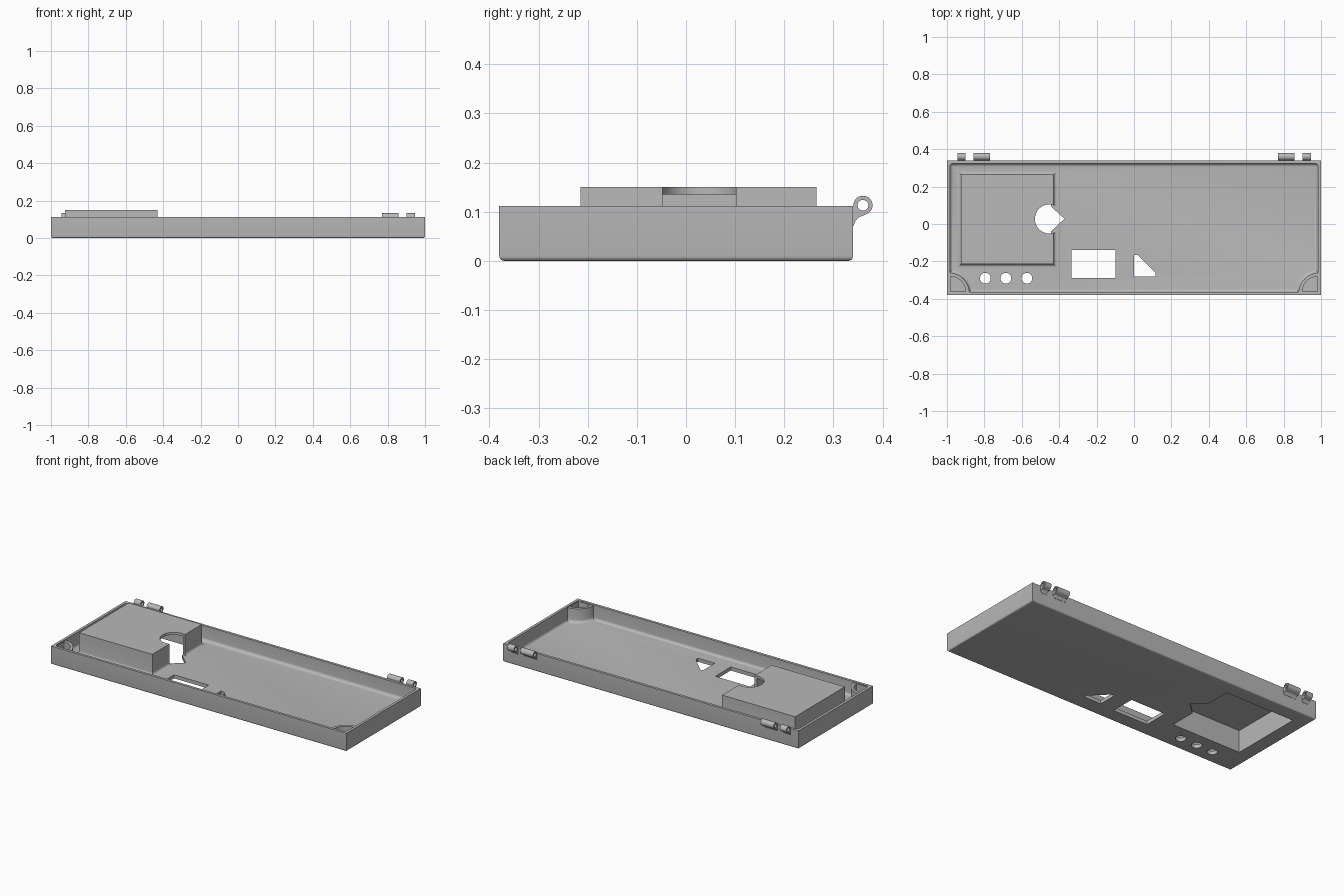
import bpy, bmesh, math

if "Cube" in bpy.data.objects:
    bpy.data.objects.remove(bpy.data.objects["Cube"], do_unlink=True)

X, Y0, Y1, H = 1.0, -0.38, 0.34, 0.112   # tray extents and height
WALL, FLOOR, FILLET = 0.016, 0.022, 0.018
BOX = (-0.925, -0.215, -0.43, 0.265)     # raised housing footprint
BOX_TOP = 0.15

grey = bpy.data.materials.new("plain grey plastic")
grey.use_nodes = True
color = (0.48, 0.48, 0.48, 1)
grey.diffuse_color = color
grey.node_tree.nodes["Principled BSDF"].inputs["Base Color"].default_value = color


def finish(bm, name):
    bmesh.ops.recalc_face_normals(bm, faces=bm.faces)
    mesh = bpy.data.meshes.new(name)
    bm.to_mesh(mesh)
    bm.free()
    mesh.materials.append(grey)
    ob = bpy.data.objects.new(name, mesh)
    bpy.context.collection.objects.link(ob)
    return ob


def loft(name, rings):
    """Solid through equal-sized rings of 3D points, capped at both ends."""
    bm = bmesh.new()
    loops = [[bm.verts.new(p) for p in ring] for ring in rings]
    n = len(loops[0])
    for a, b in zip(loops, loops[1:]):
        for i in range(n):
            j = (i + 1) % n
            bm.faces.new((a[i], a[j], b[j], b[i]))
    bm.faces.new(loops[0])
    bm.faces.new(loops[-1])
    return finish(bm, name)


def prism(name, outline, z0, z1):
    return loft(name, [[(x, y, z) for x, y in outline] for z in (z0, z1)])


def rect(x0, y0, x1, y1, grow=0):
    return [(x0 - grow, y0 - grow), (x1 + grow, y0 - grow),
            (x1 + grow, y1 + grow), (x0 - grow, y1 + grow)]


def arc(cx, cy, r, a0, a1, n):
    angles = [math.radians(a0 + (a1 - a0) * i / n) for i in range(n + 1)]
    return [(cx + r * math.cos(a), cy + r * math.sin(a)) for a in angles]


def circle(cx, cy, r, n=40):
    return arc(cx, cy, r, 0, 360, n)[:-1]


def block(name, x0, y0, x1, y1, z0, z1, bevel, pick):
    """Box whose edges chosen by pick(a, b) are rounded."""
    ob = prism(name, rect(x0, y0, x1, y1), z0, z1)
    bm = bmesh.new()
    bm.from_mesh(ob.data)
    edges = [e for e in bm.edges if pick(e.verts[0].co, e.verts[1].co)]
    bmesh.ops.bevel(bm, geom=edges, offset=bevel, segments=5, profile=0.5,
                    affect='EDGES')
    bm.to_mesh(ob.data)
    bm.free()
    return ob


def combine(target, tool, operation):
    mod = target.modifiers.new("cut", 'BOOLEAN')
    mod.operation, mod.solver, mod.object = operation, 'EXACT', tool
    bpy.context.view_layer.objects.active = target
    bpy.ops.object.modifier_apply(modifier=mod.name)
    bpy.data.objects.remove(tool, do_unlink=True)


def flared(name, outline, top):
    """Upright boss with a concave fillet where it meets the floor."""
    rings = [(FILLET, FLOOR - 0.006)]
    for i in range(6):
        a = math.pi / 2 * i / 5
        rings.append((FILLET * (1 - math.sin(a)), FLOOR + FILLET * (1 - math.cos(a))))
    rings.append((0, top))
    return loft(name, [[(x, y, z) for x, y in outline(g)] for g, z in rings])


# Tray shell: rounded lower outer edges, rounded inner floor and corners
tray = block("tray", -X, Y0, X, Y1, 0, H, 0.01,
             lambda a, b: max(a.z, b.z) < 0.001)
cavity = block("cavity", -X + WALL, Y0 + WALL, X - WALL, Y1 - WALL, FLOOR, H + 0.1,
               FILLET, lambda a, b: min(a.z, b.z) < FLOOR + 0.001)
combine(tray, cavity, 'DIFFERENCE')

# Raised housing, hollow from below
combine(tray, flared("housing", lambda g: rect(*BOX, g), BOX_TOP), 'UNION')
combine(tray, prism("pocket", rect(*BOX, -0.015), -0.1, BOX_TOP - 0.015), 'DIFFERENCE')

# Round notch in the housing and pointed opening in the floor
combine(tray, prism("notch", circle(-0.452, 0.027, 0.078), FLOOR + 0.0005, 0.3), 'DIFFERENCE')
combine(tray, prism("point", [(-0.45, -0.045), (-0.372, 0.028), (-0.45, 0.1)],
                    -0.1, FLOOR + 0.03), 'DIFFERENCE')

# Hollow quarter-round posts in the two front corners
for side in (-1, 1):
    def sector(inset, r):
        c = (X - inset, Y0 + inset)
        pts = [c] + arc(c[0], c[1], r, 90, 180, 14)
        return [(side * x, y) for x, y in pts]
    combine(tray, flared("post", lambda g: sector(0.008, 0.112 + g), H - 0.006), 'UNION')
    combine(tray, prism("post_hollow", sector(WALL + 0.003, 0.08), FLOOR + 0.001, 0.3),
            'DIFFERENCE')

# Floor openings: window, clipped triangle, three round holes
openings = [rect(-0.335, -0.29, -0.10, -0.14),
            [(0, -0.28), (0.115, -0.28), (0.115, -0.26), (0.02, -0.165), (0, -0.165)]]
openings += [circle(x, -0.29, 0.029, 28) for x in (-0.795, -0.685, -0.573)]
for outline in openings:
    combine(tray, prism("opening", outline, -0.1, 0.07), 'DIFFERENCE')

# Hinge knuckles with curved brackets on the back wall
HY, HZ = 0.36, 0.113
profile = arc(HY, HZ, 0.0195, -55, 180, 24)
profile += [(0.334, 0.108), (0.334, 0.069), (0.341, 0.071), (0.344, 0.08),
            (0.35, 0.088), (0.36, 0.092)]
parts = [tray]
for side, label in ((-1, "right"), (1, "left")):
    for kind, x0, x1 in (("wide", 0.77, 0.858), ("narrow", 0.90, 0.945)):
        knuckle = loft(f"{label}_{kind}_hinge_knuckle",
                       [[(side * x, y, z) for y, z in profile] for x in (x0, x1)])
        bore = loft("bore", [[(side * x, y, z) for y, z in circle(HY, HZ, 0.011, 24)]
                             for x in (x0 - 0.02, x1 + 0.02)])
        combine(knuckle, bore, 'DIFFERENCE')
        parts.append(knuckle)

# Smooth rounded surfaces, keep hard edges crisp
bpy.ops.object.select_all(action='DESELECT')
for ob in parts:
    ob.select_set(True)
bpy.context.view_layer.objects.active = tray
bpy.ops.object.shade_smooth_by_angle(angle=math.radians(30))
